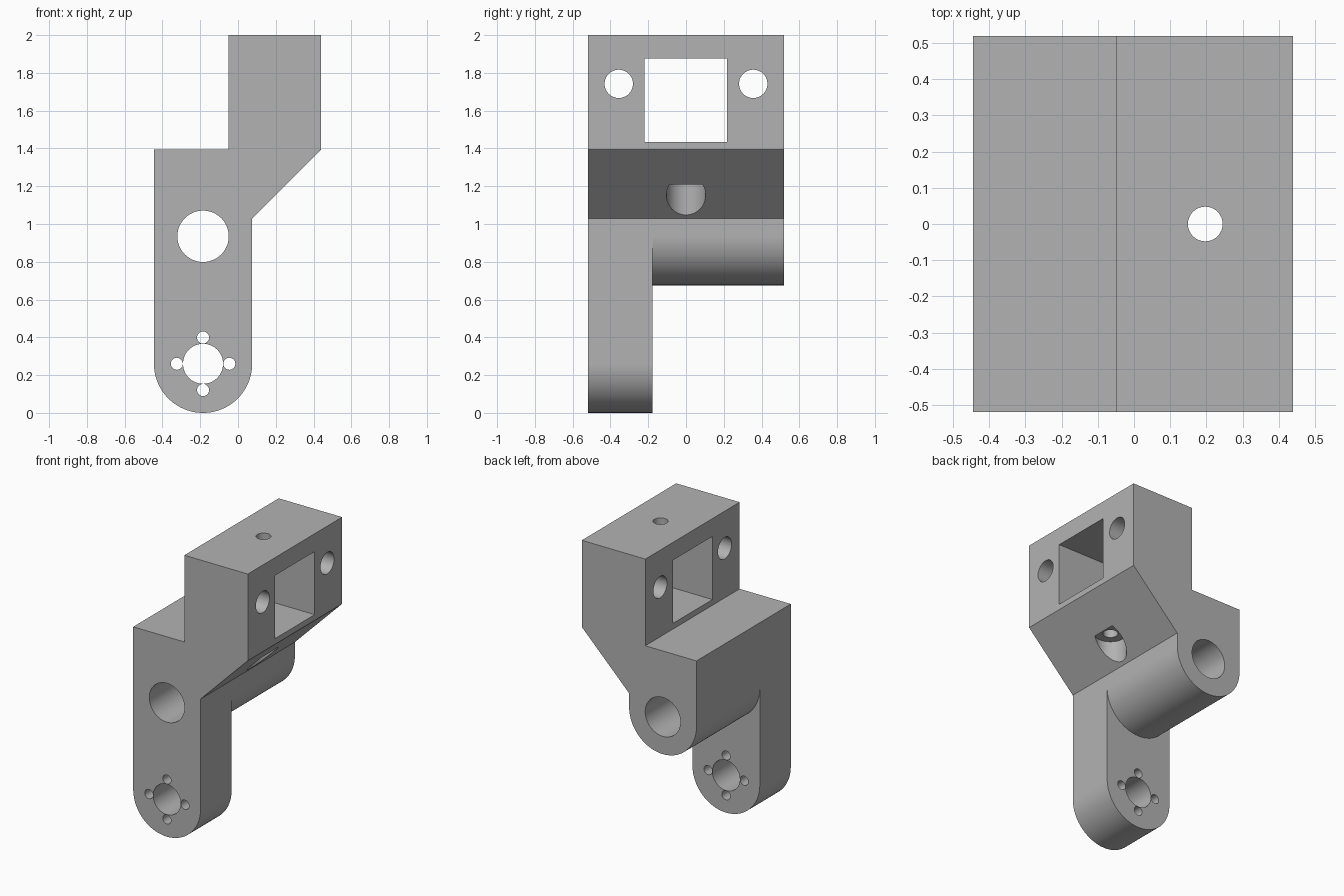
import bpy
import bmesh
from math import cos, sin, pi
from mathutils import Matrix, Vector

if "Cube" in bpy.data.objects:
    bpy.data.objects.remove(bpy.data.objects["Cube"], do_unlink=True)

DEPTH = 0.52        # half depth of the bracket
AXIS_X = -0.185     # shared centre line of arm and barrel
ROUND = 0.26        # radius of the rounded ends
PIVOT_Z, BARREL_Z = 0.26, 0.935


def add_object(name, bm):
    bmesh.ops.recalc_face_normals(bm, faces=bm.faces[:])
    mesh = bpy.data.meshes.new(name)
    bm.to_mesh(mesh)
    bm.free()
    obj = bpy.data.objects.new(name, mesh)
    bpy.context.collection.objects.link(obj)
    return obj


def extrude_profile(name, points, y0, y1):
    """Extrude an (x, z) outline along y."""
    bm = bmesh.new()
    face = bm.faces.new([bm.verts.new((x, y0, z)) for x, z in points])
    result = bmesh.ops.extrude_face_region(bm, geom=[face])
    verts = [v for v in result["geom"] if isinstance(v, bmesh.types.BMVert)]
    bmesh.ops.translate(bm, verts=verts, vec=(0, y1 - y0, 0))
    return add_object(name, bm)


def lower_arc(z, steps=40):
    """Half circle from the right side, under the centre, to the left side."""
    return [(AXIS_X + ROUND * cos(pi * i / steps), z - ROUND * sin(pi * i / steps))
            for i in range(steps + 1)]


def rod(name, start, end, radius, sides=48):
    start, end = Vector(start), Vector(end)
    axis = end - start
    turn = axis.to_track_quat('Z', 'Y').to_matrix().to_4x4()
    bm = bmesh.new()
    bmesh.ops.create_cone(bm, cap_ends=True, segments=sides, radius1=radius,
                          radius2=radius, depth=axis.length,
                          matrix=Matrix.Translation((start + end) / 2) @ turn)
    return add_object(name, bm)


def block(name, low, high):
    low, high = Vector(low), Vector(high)
    bm = bmesh.new()
    bmesh.ops.create_cube(bm, size=1, matrix=Matrix.Translation((low + high) / 2)
                          @ Matrix.Diagonal((*(high - low), 1)))
    return add_object(name, bm)


def y_hole(name, x, z, radius, sides=48):
    return rod(name, (x, -1, z), (x, 1, z), radius, sides)


# Full side outline, from the rounded foot up to the offset head
outline = lower_arc(PIVOT_Z) + [(-0.445, 1.395), (-0.05, 1.395), (-0.05, 2),
                                (0.44, 2), (0.44, 1.395), (0.075, 1.03)]
bracket = extrude_profile("bracket", outline, -DEPTH, DEPTH)

# Space behind the arm, leaving a rounded barrel above it
relief = [(-0.7, -0.2), (0.3, -0.2), (0.3, BARREL_Z)] + lower_arc(BARREL_Z) + [(-0.7, BARREL_Z)]
cutters = [extrude_profile("rear_relief", relief, -0.178, 1)]

# Barrel bore, pivot bore and its ring of four screw holes
cutters.append(y_hole("barrel_bore", AXIS_X, BARREL_Z, 0.136))
cutters.append(y_hole("pivot_bore", AXIS_X, PIVOT_Z, 0.106))
for i in range(4):
    a = i * pi / 2
    cutters.append(y_hole("screw_hole", AXIS_X + 0.139 * cos(a),
                          PIVOT_Z + 0.139 * sin(a), 0.032, 24))

# Square window and mounting holes through the head
cutters.append(block("head_window", (-1, -0.22, 1.435), (1, 0.217, 1.875)))
for side in (-1, 1):
    cutters.append(rod("mounting_hole", (-1, side * 0.356, 1.742),
                       (1, side * 0.356, 1.742), 0.075))

# Vertical bolt hole with a wide pocket opening in the sloped face
cutters.append(rod("bolt_hole", (0.197, 0, 0.9), (0.197, 0, 2.2), 0.048, 32))
cutters.append(rod("bolt_pocket", (0.197, 0, 0.8), (0.197, 0, 1.21), 0.104))

# Cut everything out of the bracket
bpy.context.view_layer.objects.active = bracket
bracket.select_set(True)
for cutter in cutters:
    cutter.hide_render = True
    mod = bracket.modifiers.new("cut", 'BOOLEAN')
    mod.operation = 'DIFFERENCE'
    mod.solver = 'EXACT'
    mod.object = cutter
    bpy.ops.object.modifier_apply(modifier=mod.name)
    bpy.data.objects.remove(cutter, do_unlink=True)

# Plain grey finish
grey = bpy.data.materials.new("plain grey")
grey.use_nodes = True
colour = (0.45, 0.45, 0.45, 1)
grey.diffuse_color = colour
grey.node_tree.nodes["Principled BSDF"].inputs["Base Color"].default_value = colour
bracket.data.materials.clear()
bracket.data.materials.append(grey)

# Smooth bores and rounded ends, crisp edges elsewhere
bpy.ops.object.select_all(action='DESELECT')
bracket.select_set(True)
bpy.ops.object.shade_smooth_by_angle(angle=pi / 6)
weighted = bracket.modifiers.new("weighted_normals", 'WEIGHTED_NORMAL')
weighted.keep_sharp = True
